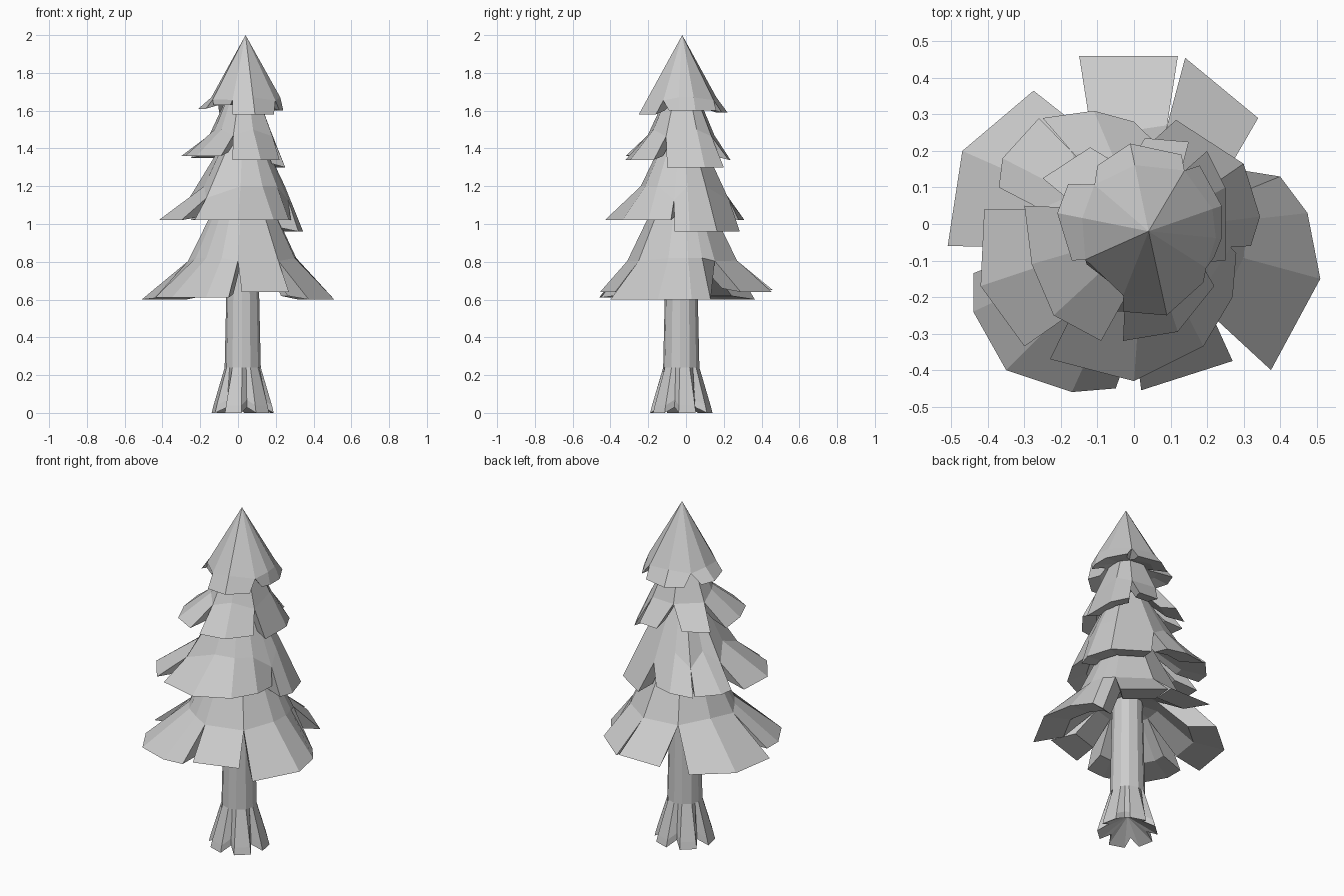
import bpy, bmesh, math
from mathutils import Vector

if "Cube" in bpy.data.objects:
    bpy.data.objects.remove(bpy.data.objects["Cube"])

grey = bpy.data.materials.new("plain grey")
grey.use_nodes = True
COLOUR = (0.6, 0.6, 0.6, 1)
grey.diffuse_color = COLOUR
grey.node_tree.nodes["Principled BSDF"].inputs["Base Color"].default_value = COLOUR

AXIS = Vector((0.03, -0.02, 0))


def finish(bm, name):
    bmesh.ops.remove_doubles(bm, verts=bm.verts, dist=0.0005)
    bmesh.ops.recalc_face_normals(bm, faces=bm.faces)
    mesh = bpy.data.meshes.new(name)
    bm.to_mesh(mesh)
    bm.free()
    mesh.materials.append(grey)
    obj = bpy.data.objects.new(name, mesh)
    bpy.context.collection.objects.link(obj)


def spoke(direction, radius, z):
    flat = Vector((direction.x, direction.y, 0)).normalized() * radius
    return AXIS + flat + Vector((0, 0, z))


def foliage(name, top, mid, cut, flaps):
    """Hollow skirt of thick flaps: top and mid are (radius, z); cut sets how far
    down the joins between flaps begin; each flap is (z, outer edge points)."""
    bm = bmesh.new()
    edges = [[Vector((x, y, z)) for x, y in pts] for z, pts in flaps]
    hub = bm.verts.new(AXIS + Vector((0, 0, mid[1])))
    count = len(edges)

    def join(k):
        # shared point at the top of the slit between flaps k-1 and k
        tip = (edges[k - 1][-1] + edges[k % count][0]) / 2
        return spoke(tip - AXIS, *mid).lerp(tip, cut)

    for k, outer in enumerate(edges):
        mids = [spoke(p - AXIS, *mid) for p in outer]
        mids[0], mids[-1] = join(k), join((k + 1) % count)
        rows = []
        for p, m in zip(outer, mids):
            d = m - AXIS
            rim = p.lerp(AXIS + Vector((0, 0, p.z + 0.06)), 0.32)
            points = (spoke(d, *top), m, p, rim, spoke(d, mid[0] * 0.6, mid[1] - 0.04))
            rows.append([bm.verts.new(q) for q in points])
        for a, b in zip(rows, rows[1:]):
            for j in range(4):
                bm.faces.new((a[j], a[j + 1], b[j + 1], b[j]))
            bm.faces.new((a[4], hub, b[4]))
        for end in (rows[0], rows[-1]):
            bm.faces.new(end[1:])
    finish(bm, name)


foliage("bottom_branches", (0.14, 1.12), (0.28, 0.82), 0.08, [
    (0.65, [(-0.15, 0.46), (0.12, 0.46)]),
    (0.64, [(0.14, 0.455), (0.34, 0.29)]),
    (0.6, [(0.32, 0.12), (0.4, 0.13), (0.475, 0.03), (0.51, -0.15), (0.375, -0.4)]),
    (0.64, [(0.27, -0.375), (0.02, -0.455)]),
    (0.61, [(-0.05, -0.45), (-0.17, -0.46), (-0.35, -0.4), (-0.44, -0.24), (-0.44, -0.135)]),
    (0.6, [(-0.51, -0.06), (-0.47, 0.2), (-0.275, 0.365)]),
])

foliage("lower_branches", (0.1, 1.45), (0.22, 1.2), 0.35, [
    (1.02, [(0, 0.28), (-0.11, 0.31), (-0.25, 0.29)]),
    (1.03, [(-0.26, 0.29), (-0.36, 0.18), (-0.37, 0.1)]),
    (1.02, [(-0.41, 0.04), (-0.42, -0.17), (-0.3, -0.335)]),
    (1.02, [(-0.23, -0.37), (0, -0.43), (0.19, -0.335), (0.27, -0.2), (0.28, -0.08)]),
    (0.96, [(0.32, -0.06), (0.345, 0.02), (0.3, 0.165), (0.115, 0.285)]),
])

foliage("upper_branches", (0.06, 1.74), (0.16, 1.5), 0.2, [
    (1.34, [(0.15, 0.225), (0.03, 0.235)]),
    (1.35, [(-0.12, 0.21), (-0.25, 0.125)]),
    (1.36, [(-0.3, 0.05), (-0.28, -0.11), (-0.22, -0.25), (-0.09, -0.32)]),
    (1.34, [(-0.03, -0.32), (0.12, -0.295), (0.22, -0.17)]),
    (1.3, [(0.25, -0.1), (0.25, 0.1), (0.2, 0.2)]),
])

AXIS = Vector((0.04, -0.02, 0))
foliage("treetop", (0, 2), (0.185, 1.67), 0.2, [
    (1.59, [(0.13, 0.19), (-0.01, 0.22), (-0.1, 0.16)]),
    (1.61, [(-0.18, 0.11), (-0.21, 0.03), (-0.17, -0.1)]),
    (1.63, [(-0.13, -0.11), (-0.04, -0.18)]),
    (1.58, [(-0.03, -0.24), (0.09, -0.25), (0.19, -0.16)]),
    (1.6, [(0.22, -0.09), (0.24, -0.04), (0.24, 0.05), (0.18, 0.16)]),
])

# Trunk: six roots, each two corner points followed by a raised valley
AXIS = Vector((0.025, -0.025, 0))
ROOTS = 6
bm = bmesh.new()
rings = []
for z, tip, valley, lift in ((0, 0.165, 0.11, 0.03), (0.04, 0.155, 0.108, 0.03),
                             (0.24, 0.096, 0.093, 0), (0.82, 0.083, 0.081, 0)):
    ring = []
    for i in range(ROOTS):
        for turn, radius, rise in ((-0.27, tip, 0), (0.27, tip, 0), (0.5, valley, lift)):
            a = (i + turn) * math.tau / ROOTS + 0.2
            out = Vector((math.cos(a), math.sin(a), 0))
            ring.append(bm.verts.new(spoke(out, radius, z + rise)))
    rings.append(ring)
for low, high in zip(rings, rings[1:]):
    for i in range(len(low)):
        bm.faces.new((low[i - 1], low[i], high[i], high[i - 1]))
# Hollow underside and closed top
foot = bm.verts.new(AXIS + Vector((0, 0, 0.1)))
for i in range(len(rings[0])):
    bm.faces.new((rings[0][i - 1], rings[0][i], foot))
bm.faces.new(rings[-1])
finish(bm, "trunk")
